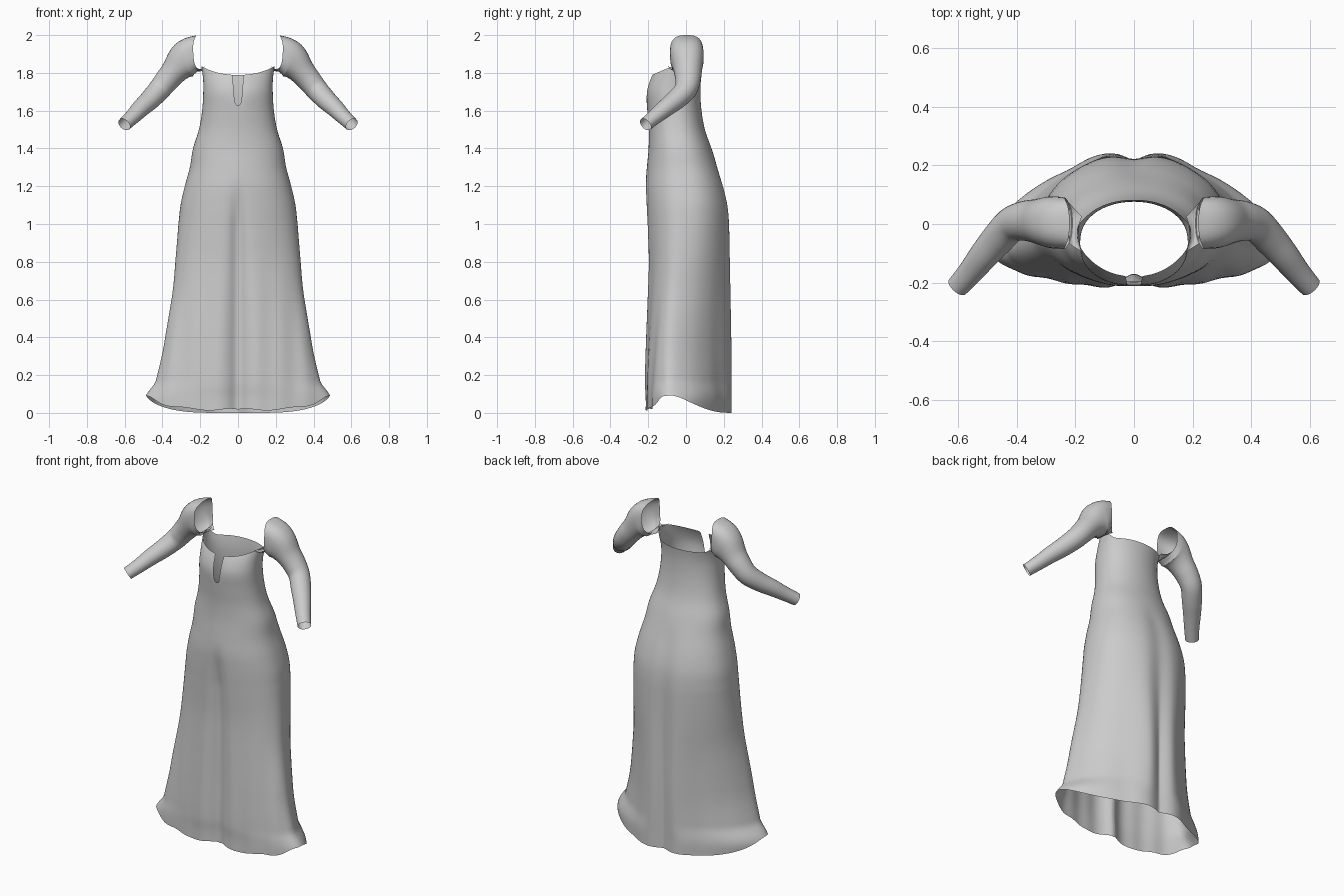
import bpy, math
from mathutils import Vector

if "Cube" in bpy.data.objects:
    bpy.data.objects.remove(bpy.data.objects["Cube"])

def catmull(pts, t):
    """Smooth interpolation through tuples, t in 0..len-1."""
    n = len(pts) - 1
    i = min(int(t), n - 1)
    f = t - i
    p = [pts[min(max(k, 0), n)] for k in (i - 1, i, i + 1, i + 2)]
    return [0.5 * (2*b + (c - a)*f + (2*a - 5*b + 4*c - d)*f*f + (3*b - a - 3*c + d)*f**3)
            for a, b, c, d in zip(*p)]

def smooth(a, b, v):
    t = min(max((v - a) / (b - a), 0), 1)
    return t * t * (3 - 2 * t)

def bump(v, c, r):
    return math.exp(-((v - c) / r) ** 2)

def grid_object(name, rows, closed=False):
    """Quad surface from rows of points, mirrored across x."""
    n = len(rows[0])
    faces = []
    for i in range(len(rows) - 1):
        for j in range(n if closed else n - 1):
            k = (j + 1) % n
            faces.append((i*n + j, i*n + k, (i+1)*n + k, (i+1)*n + j))
    me = bpy.data.meshes.new(name)
    me.from_pydata([p for r in rows for p in r], [], faces)
    ob = bpy.data.objects.new(name, me)
    bpy.context.collection.objects.link(ob)
    mod = ob.modifiers.new("mirror", 'MIRROR')
    mod.merge_threshold = 0.0005
    for p in me.polygons:
        p.use_smooth = True
    return ob

# Gown profile: z, half width, front y, back y
PROFILE = [(0.0, .49, -.21, .242), (.08, .49, -.21, .242), (.16, .435, -.214, .242),
           (.4, .388, -.208, .242), (.6, .352, -.203, .24), (.8, .334, -.2, .238),
           (1.0, .317, -.208, .235), (1.1, .305, -.213, .226), (1.2, .282, -.215, .203),
           (1.3, .255, -.207, .17), (1.4, .238, -.198, .135), (1.5, .207, -.197, .1),
           (1.6, .19, -.205, .082), (1.7, .184, -.212, .076), (1.77, .185, -.19, .08),
           (1.85, .195, -.145, .092)]
# Half hem outline, unit width, y from -1 (front) to 1 (back)
HEM = [(0, -.97), (.3, -1), (.65, -.88), (.9, -.7), (1, -.42), (.9, .05),
       (.7, .45), (.43, .78), (.2, 1), (0, .93)]

def profile(z):
    i = 0
    while i < len(PROFILE) - 2 and PROFILE[i + 1][0] < z:
        i += 1
    t = (z - PROFILE[i][0]) / (PROFILE[i + 1][0] - PROFILE[i][0])
    return catmull(PROFILE, i + min(max(t, 0), 1))[1:]

def gown_point(u, z):
    w, f, b = profile(z)
    s, c = math.sin(math.pi * u), -math.cos(math.pi * u)
    c = math.copysign(abs(c) ** .85, c)
    hx, hy = catmull(HEM, u * (len(HEM) - 1))
    k = 1 - smooth(.25, 1.3, z)
    x = w * (s + (hx - s) * k)
    y = (f + b) / 2 + (b - f) / 2 * (c + (hy - c) * k)
    front = 1 - smooth(.3, .5, u)
    back = smooth(.6, .8, u)
    # groove between the legs, seat groove, bust and skirt folds
    y += .026 * front * bump(x, 0, .04) * (1 - smooth(.95, 1.28, z))
    y -= .01 * back * bump(x, 0, .06) * (1 - smooth(1.2, 1.4, z))
    y += .008 * front * bump(x, 0, .04) * bump(z, 1.72, .06)
    fold = .003 * (1 - smooth(.3, 1.0, z))
    y += fold * math.sin(x * 48) * (front + .5 * back)
    x += fold * math.sin(z * 14) * smooth(.2, .4, u) * (1 - back)
    return (0 if u in (0, 1) else x), y, z

# Gown body: neckline notch at the front, uneven hem
us = [i * .004 for i in range(13)] + [.048 + .952 * (i / 60) for i in range(1, 61)]
us[-1] = 1
columns = []
for u in us:
    s = math.sin(math.pi * u)
    nx = .185 * s
    top = 1.79 + .045 * s ** 2.5 * (1 - smooth(.5, .72, u))
    if u < .3 and nx < .028:
        top = 1.63 + .16 * (nx / .028) ** 4
    hx = catmull(HEM, u * (len(HEM) - 1))[0]
    hem = .085 * max(hx, 0) ** 4.5 + .017 * (1 - smooth(.3, .6, u)) * (1 + .3 * math.sin(u * 40))
    columns.append([gown_point(u, hem + (top - hem) * i / 90) for i in range(91)])
grid_object("gown_body", columns)

# Sleeve: centre x y z, half size along y, half size upward
SLEEVE = [(.226, .003, 1.905, .088, .095), (.278, .006, 1.875, .088, .1),
          (.333, .01, 1.813, .075, .073), (.378, .01, 1.76, .067, .064),
          (.42, -.004, 1.708, .06, .059), (.467, -.054, 1.657, .056, .053),
          (.513, -.108, 1.614, .05, .047), (.558, -.164, 1.568, .043, .04),
          (.602, -.214, 1.527, .038, .036)]
rings = []
STEPS = 40
for i in range(STEPS + 1):
    t = i / STEPS * (len(SLEEVE) - 1)
    x, y, z, ry, rz = catmull(SLEEVE, t)
    a = Vector(catmull(SLEEVE, max(t - .3, 0))[:3])
    b = Vector(catmull(SLEEVE, min(t + .3, len(SLEEVE) - 1))[:3])
    d = (b - a).normalized()
    d = d.lerp(Vector((1, 0, -.05)), 1 - smooth(0, 2, t)).normalized()
    side = Vector((0, 0, 1)).cross(d).normalized()
    up = d.cross(side)
    ring = []
    e = 1 - .3 * (1 - smooth(0, 2.5, t))  # squarer at the shoulder cap
    for j in range(32):
        g = math.tau * (j + .5) / 32
        c, s = math.cos(g), math.sin(g)
        p = (Vector((x, y, z)) + side * ry * math.copysign(abs(c) ** e, c)
             + up * rz * math.copysign(abs(s) ** e, s))
        # the shoulder rim leans toward the neck at top and bottom
        p.x += .011 * (1 - smooth(0, 1.5, t)) * math.cos(2 * g)
        ring.append(p)
    rings.append(ring)
grid_object("sleeves", rings, closed=True)

# Underarm gusset joining the bodice to the sleeve
gusset = []
for i in range(13):
    q = -1 + i / 6
    inner = Vector((.19 - .012 * q * q, -.035 + .06 * q, 1.825 - .008 * q))
    outer = Vector((.222, .003 + .07 * q, 1.815 + .015 * q ** 4))
    gusset.append([inner.lerp(outer, k / 4) - Vector((0, 0, .012 * math.sin(math.pi * k / 4)))
                   for k in range(5)])
grid_object("underarm_gusset", gusset)
